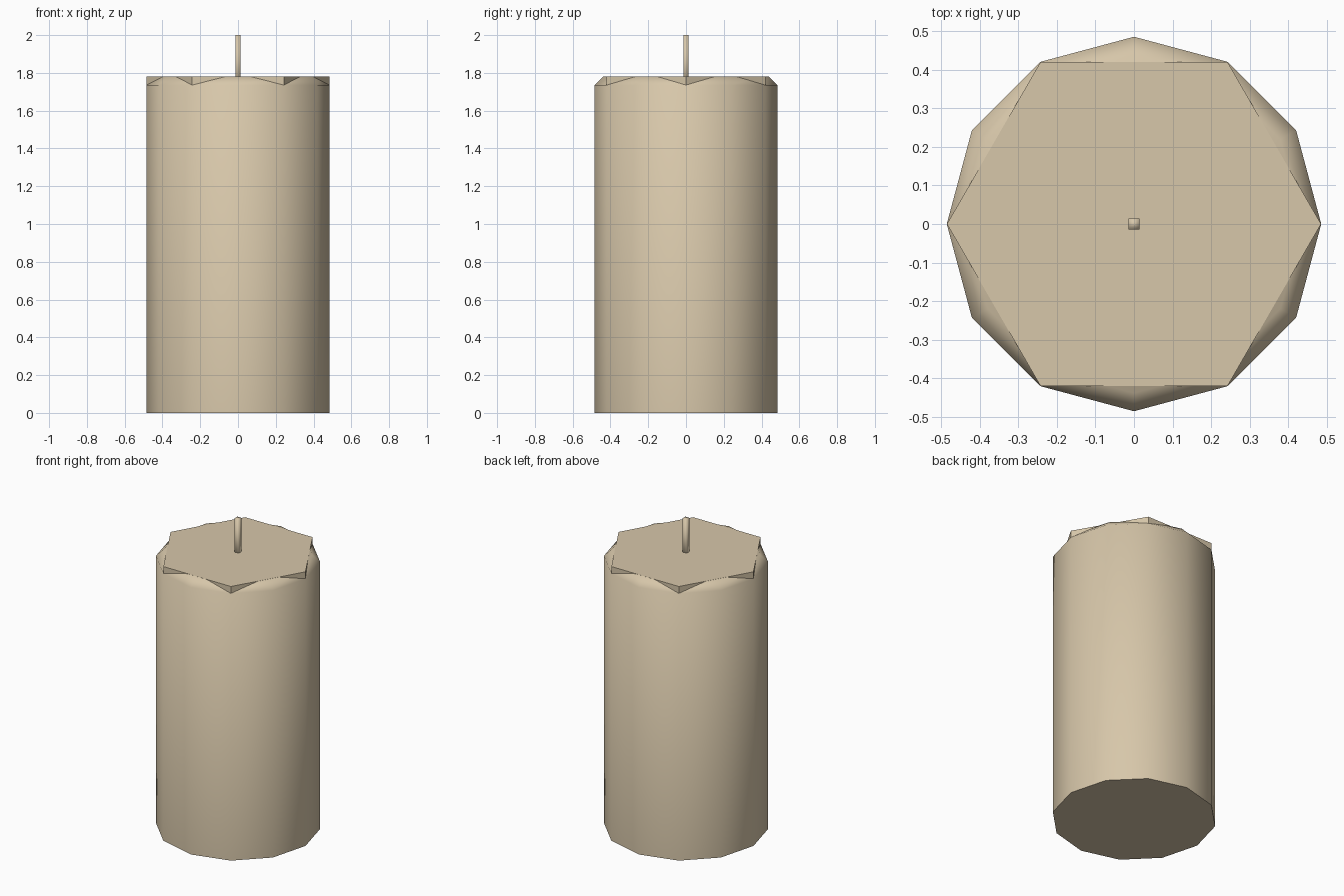
import bpy, bmesh, math

if "Cube" in bpy.data.objects:
    bpy.data.objects.remove(bpy.data.objects["Cube"])

wax = bpy.data.materials.new("candle_tan")
wax.diffuse_color = (0.68, 0.57, 0.40, 1)
wax.use_nodes = True
wax.node_tree.nodes["Principled BSDF"].inputs["Base Color"].default_value = wax.diffuse_color


def lathe(name, sides, rings, offset=0.0, smooth=50):
    """Stack of regular polygon rings (radius, z), capped at both ends."""
    bm = bmesh.new()
    loops = []
    for r, z in rings:
        angles = [offset + 2 * math.pi * i / sides for i in range(sides)]
        loops.append([bm.verts.new((r * math.cos(a), r * math.sin(a), z)) for a in angles])
    for low, high in zip(loops, loops[1:]):
        for i in range(sides):
            j = (i + 1) % sides
            bm.faces.new((low[i], low[j], high[j], high[i]))
    bm.faces.new(loops[0][::-1])
    bm.faces.new(loops[-1])
    mesh = bpy.data.meshes.new(name)
    bm.to_mesh(mesh)
    bm.free()
    mesh.materials.append(wax)
    ob = bpy.data.objects.new(name, mesh)
    bpy.context.collection.objects.link(ob)
    bpy.ops.object.select_all(action='DESELECT')
    ob.select_set(True)
    bpy.context.view_layer.objects.active = ob
    bpy.ops.object.shade_smooth_by_angle(angle=math.radians(smooth))
    return ob


# Twelve-sided body with a chamfered rim
lathe("candle_body", 12, [(0.485, 0), (0.485, 1.735), (0.438, 1.78)])

# Six-sided core whose corners poke out through the chamfer
lathe("candle_top", 6, [(0.4845, 1.6), (0.4845, 1.7805)])

# Square wick
lathe("wick", 4, [(0.02, 1.7), (0.02, 2.0)], math.pi / 4, smooth=95)
